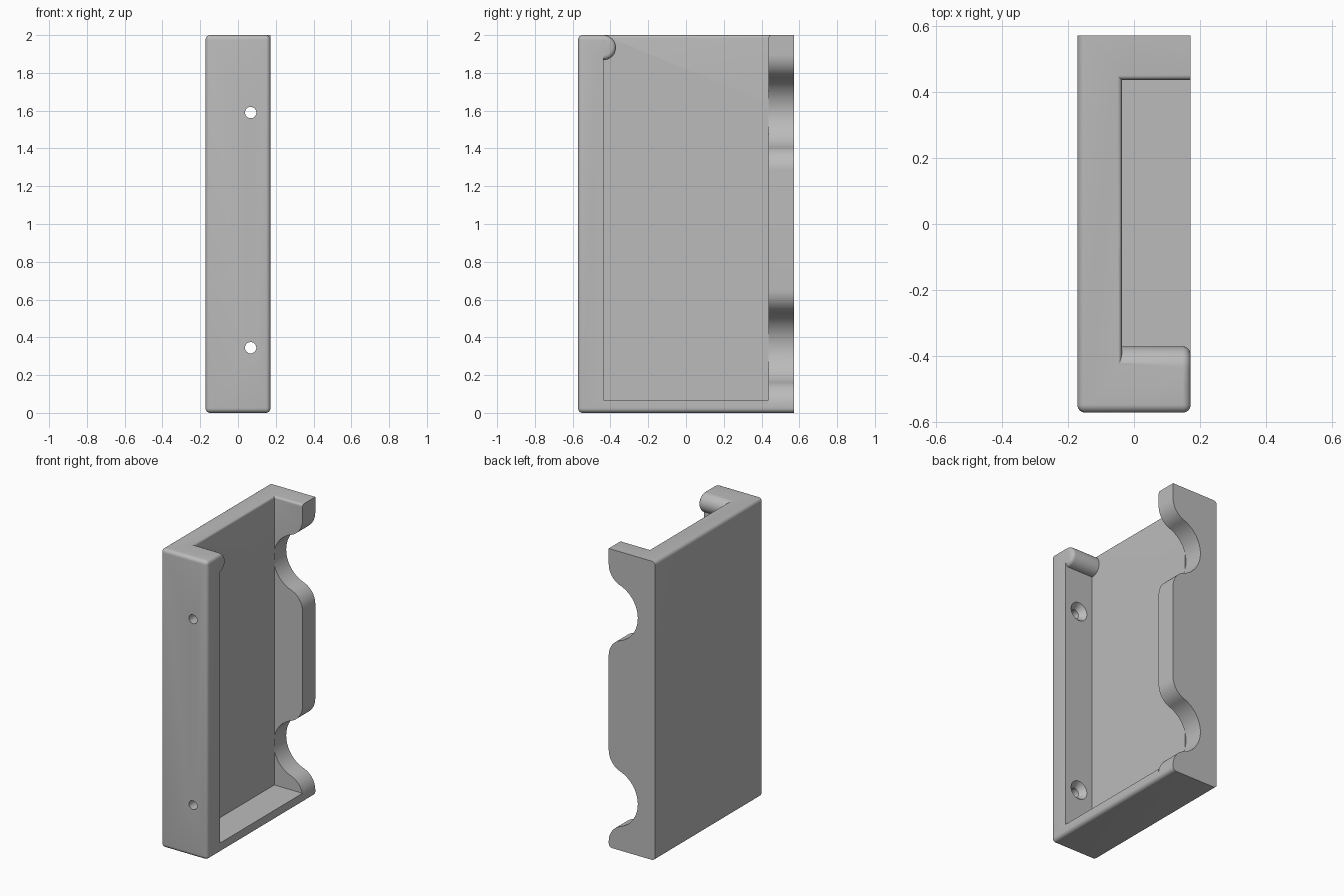
import bpy, bmesh, math
from mathutils import Matrix, Vector

if "Cube" in bpy.data.objects:
    bpy.data.objects.remove(bpy.data.objects["Cube"], do_unlink=True)

W, D, H = 0.172, 0.572, 2.0        # half width, half depth, height
PLATE, WALL, FLOOR = -0.037, 0.437, 0.067
ROUND, RIM = 0.025, 0.015
HOLES = (1.59, 0.345)

grey = bpy.data.materials.new("plain grey")
grey.use_nodes = True
grey.diffuse_color = (0.5, 0.5, 0.5, 1)
grey.node_tree.nodes["Principled BSDF"].inputs["Base Color"].default_value = (0.5, 0.5, 0.5, 1)


def finish(name, bm):
    bmesh.ops.recalc_face_normals(bm, faces=bm.faces)
    mesh = bpy.data.meshes.new(name)
    bm.to_mesh(mesh)
    bm.free()
    mesh.materials.append(grey)
    ob = bpy.data.objects.new(name, mesh)
    bpy.context.collection.objects.link(ob)
    return ob


def box_bm(lo, hi):
    bm = bmesh.new()
    bmesh.ops.create_cube(bm, size=1)
    for v in bm.verts:
        v.co = [a + (b - a) * (c + 0.5) for a, b, c in zip(lo, hi, v.co)]
    return bm


def loft(name, rings):
    """Join closed rings of points into a capped solid."""
    bm = bmesh.new()
    rows = [[bm.verts.new(p) for p in ring] for ring in rings]
    n = len(rows[0])
    for a, b in zip(rows, rows[1:]):
        for i in range(n):
            bm.faces.new((a[i], a[(i + 1) % n], b[(i + 1) % n], b[i]))
    bm.faces.new(rows[0])
    bm.faces.new(rows[-1])
    return finish(name, bm)


def combine(target, tool, operation):
    mod = target.modifiers.new(operation, "BOOLEAN")
    mod.operation, mod.object, mod.solver = operation, tool, "EXACT"
    bpy.context.view_layer.objects.active = target
    bpy.ops.object.modifier_apply(modifier=mod.name)
    bpy.data.objects.remove(tool, do_unlink=True)


# Outer block, rounded everywhere except around the flat back face
bm = box_bm((-W, -D, 0), (W, D, H))
edges = [e for e in bm.edges if not all(v.co.y > 0.5 for v in e.verts)]
bmesh.ops.bevel(bm, geom=edges, offset=ROUND, segments=6, profile=0.5, affect="EDGES")
holder = finish("wall_holder", bm)

# Square top corner of the back wall
combine(holder, finish("back_corner", box_bm((0, WALL - 0.02, 1.9), (W, D, H))), "UNION")

# Pocket, open to the side and the top, with a rounded upper rim
levels = [(0, FLOOR)]
for i in range(7):
    a = math.pi / 2 * i / 6
    levels.append((RIM * (1 - math.cos(a)), H - RIM + RIM * math.sin(a)))
levels.append((RIM, H + 0.1))
rings = [[(PLATE - o, -WALL - o, z), (0.4, -WALL - o, z),
          (0.4, WALL + o, z), (PLATE - o, WALL + o, z)] for o, z in levels]
combine(holder, loft("pocket_cutter", rings), "DIFFERENCE")

# Rounded retaining lip at the top of the front wall
R_LIP = 0.066
outline = [(-R_LIP - 0.02, 0)]
rings = []
for i in range(8):
    a = math.pi / 2 * max(i - 1, 0) / 6
    x = PLATE - 0.02 if i == 0 else W - ROUND + ROUND * math.sin(a)
    r = R_LIP - (0 if i == 0 else ROUND * (1 - math.cos(a)))
    ring = [(x, -WALL + r * math.cos(t), H - R_LIP + r * math.sin(t))
            for t in (math.pi * (k / 24 - 0.5) for k in range(25))]
    ring += [(x, -WALL - 0.04, H - R_LIP + r), (x, -WALL - 0.04, H - R_LIP - r)]
    rings.append(ring)
combine(holder, loft("lip", rings), "UNION")

# Flowing notches in the back wall: a round bottom between two rounded shoulders
R_IN, R_OUT, TURN = 0.196, 0.128, math.radians(70.4)
CX = W - R_OUT + (R_IN + R_OUT) * math.cos(TURN)
half = [(CX - R_IN * math.cos(TURN * i / 16), R_IN * math.sin(TURN * i / 16)) for i in range(17)]
for i in range(1, 13):
    a = TURN * (1 - i / 12)
    half.append((W - R_OUT + R_OUT * math.cos(a),
                 (R_IN + R_OUT) * math.sin(TURN) - R_OUT * math.sin(a)))
half.append((W + 0.1, half[-1][1]))
notch = half + [(x, -z) for x, z in reversed(half[1:])]
for h in HOLES:
    rings = [[(x, y, h + z) for x, z in notch] for y in (WALL, D + 0.1)]
    combine(holder, loft("notch_cutter", rings), "DIFFERENCE")

# Countersunk screw holes through the front wall
stages = ((-D - 0.1, 0.03), (-WALL - 0.04, 0.03), (-WALL, 0.062), (-WALL + 0.03, 0.062))
for h in HOLES:
    rings = [[(0.067 + r * math.cos(math.tau * k / 32), y, h + r * math.sin(math.tau * k / 32))
              for k in range(32)] for y, r in stages]
    combine(holder, loft("screw_cutter", rings), "DIFFERENCE")

# Smooth curves, sharp corners
bpy.ops.object.select_all(action="DESELECT")
holder.select_set(True)
bpy.context.view_layer.objects.active = holder
bpy.ops.object.shade_smooth_by_angle(angle=math.radians(30))
